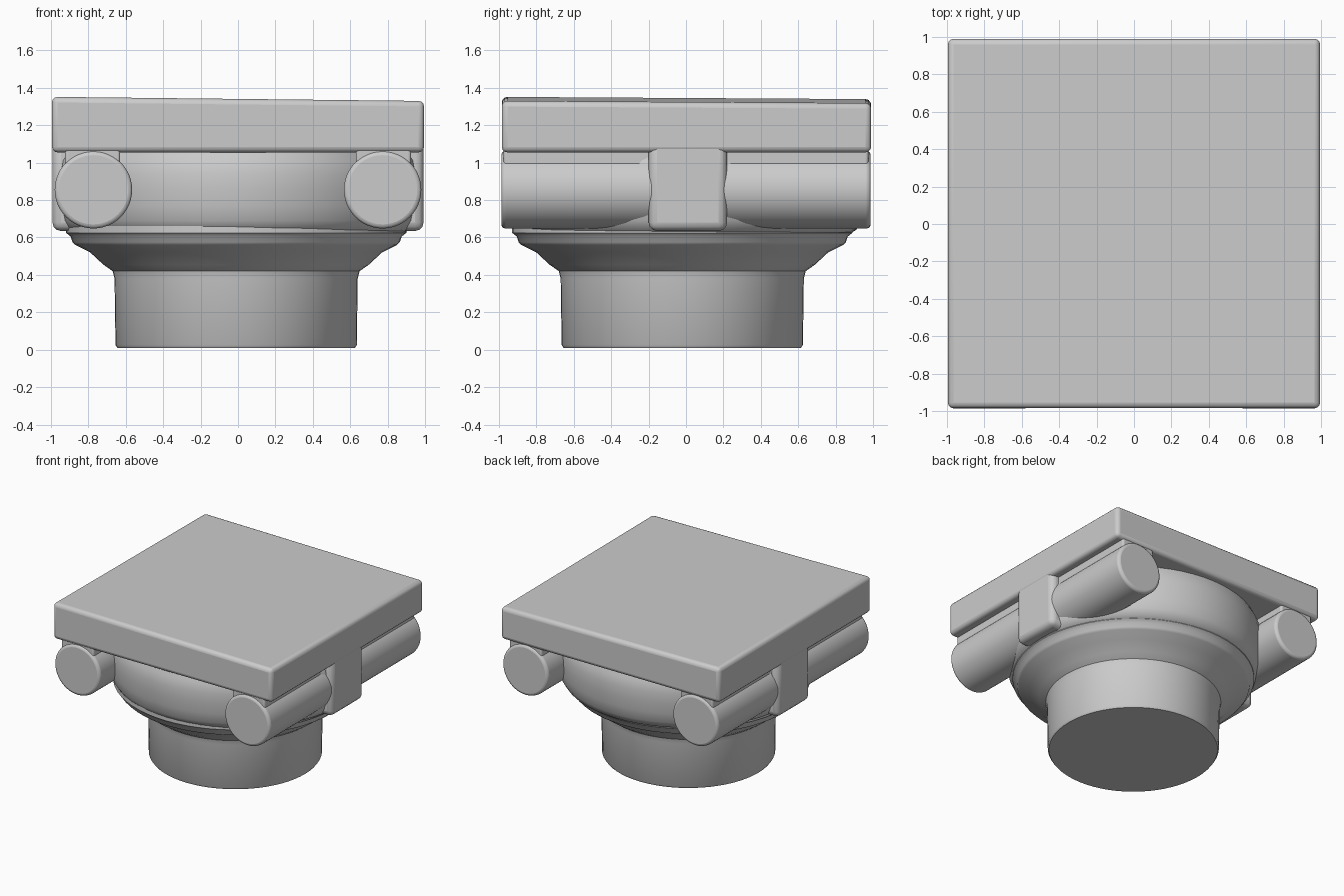
import bpy, math
from math import radians

if "Cube" in bpy.data.objects:
    bpy.data.objects.remove(bpy.data.objects["Cube"])


def finish(ob, name, bevel=0.0, segments=3):
    ob.name = name
    if bevel:
        mod = ob.modifiers.new("worn_edges", 'BEVEL')
        mod.width = bevel
        mod.segments = segments
        mod.limit_method = 'ANGLE'
        mod.angle_limit = radians(40)
    bpy.ops.object.select_all(action='DESELECT')
    ob.select_set(True)
    bpy.context.view_layer.objects.active = ob
    bpy.ops.object.shade_smooth_by_angle(angle=radians(40))
    return ob


def box(name, x, y, z, bevel):
    bpy.ops.mesh.primitive_cube_add(size=1)
    ob = bpy.context.object
    for v in ob.data.vertices:
        v.co = [r[0] if c < 0 else r[1] for r, c in zip((x, y, z), v.co)]
    return finish(ob, name, bevel)


def lathe(name, profile, centre, steps=64):
    n = len(profile)
    verts = [(centre[0] + r * math.cos(a), centre[1] + r * math.sin(a), z)
             for a in (2 * math.pi * i / steps for i in range(steps))
             for r, z in profile]
    faces = [(i * n + k, (i + 1) % steps * n + k,
              (i + 1) % steps * n + k + 1, i * n + k + 1)
             for i in range(steps) for k in range(n - 1)]
    faces.append([i * n for i in reversed(range(steps))])
    faces.append([i * n + n - 1 for i in range(steps)])
    me = bpy.data.meshes.new(name)
    me.from_pydata(verts, [], faces)
    ob = bpy.data.objects.new(name, me)
    bpy.context.collection.objects.link(ob)
    return finish(ob, name)


# Square top slab, its upper face slightly worn out of level
abacus = box("abacus", (-0.995, 0.995), (-0.985, 0.99), (1.055, 1.335), 0.03)
for v in abacus.data.vertices:
    if v.co.z > 1.2:
        v.co.z -= 0.011 * v.co.x + 0.006 * v.co.y

# Round shaft stub flaring out to the moulding
lathe("shaft_and_flare",
      [(0.635, 0.01), (0.645, 0.025), (0.65, 0.38), (0.66, 0.42), (0.71, 0.455),
       (0.78, 0.52), (0.86, 0.56), (0.875, 0.575), (0.885, 0.605), (0.91, 0.625),
       (0.91, 0.66)], (-0.01, -0.02))

# Bulging round cushion under the slab
lathe("echinus",
      [(0.86, 0.61), (0.915, 0.64), (0.945, 0.69), (0.96, 0.77), (0.968, 0.86),
       (0.968, 0.94), (0.955, 1.01), (0.93, 1.06), (0.92, 1.09)], (0, -0.005))

for side, s in (("left", -1), ("right", 1)):
    # Scroll roll running from front to back
    bpy.ops.mesh.primitive_cylinder_add(
        vertices=48, radius=0.207, depth=1.975,
        location=(s * 0.773, 0, 0.855), rotation=(radians(90), 0, 0))
    finish(bpy.context.object, side + "_scroll", 0.022)
    # Web joining the roll to the slab
    xs = sorted((s * 0.63, s * 0.925))
    box(side + "_scroll_web", xs, (-0.975, 0.975), (0.95, 1.1), 0.015)
    # Square band around the middle of the roll
    xs = sorted((s * 0.6, s * 0.992))
    box(side + "_band", xs, (-0.2, 0.22), (0.635, 1.12), 0.045)
